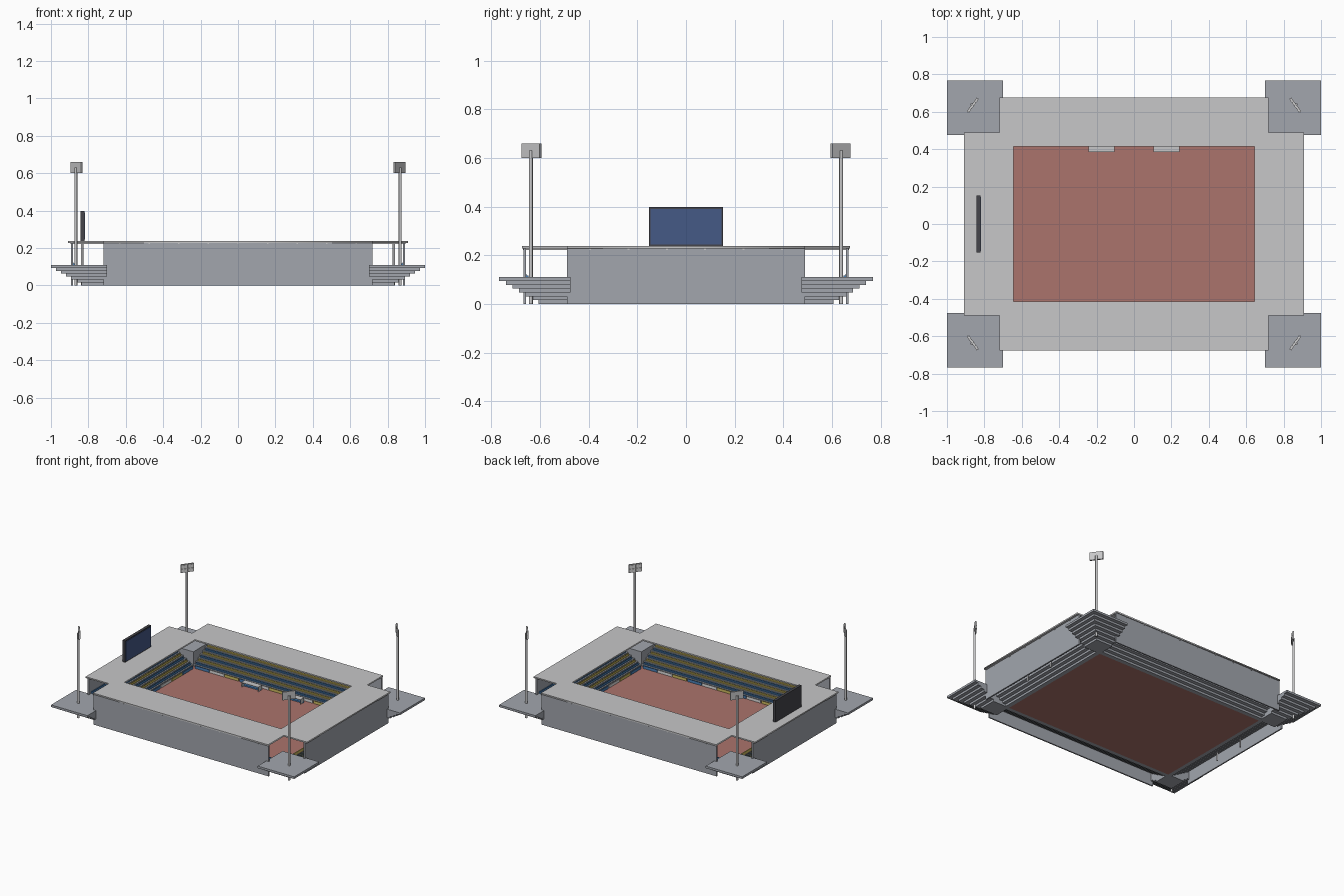
import bpy
import math
from mathutils import Matrix, Vector

if "Cube" in bpy.data.objects:
    bpy.data.objects.remove(bpy.data.objects["Cube"])


def material(name, rgb):
    m = bpy.data.materials.new(name)
    m.use_nodes = True
    m.diffuse_color = (*rgb, 1)
    m.node_tree.nodes["Principled BSDF"].inputs["Base Color"].default_value = (*rgb, 1)
    return m


CONCRETE = material("concrete grey", (0.36, 0.38, 0.42))
ROOF = material("roof light grey", (0.57, 0.57, 0.58))
CLAY = material("clay red", (0.41, 0.175, 0.15))
BLUE = material("seat blue", (0.07, 0.22, 0.48))
YELLOW = material("seat yellow", (0.62, 0.5, 0.12))
SCREEN = material("screen blue", (0.06, 0.1, 0.24))
FRAME = material("frame charcoal", (0.06, 0.06, 0.07))
WHITE = material("panel white", (0.75, 0.75, 0.75))


def mesh_object(name, verts, faces, mat):
    mesh = bpy.data.meshes.new(name)
    mesh.from_pydata(verts, [], faces)
    mesh.materials.append(mat)
    ob = bpy.data.objects.new(name, mesh)
    bpy.context.collection.objects.link(ob)
    return ob


def box(name, xs, ys, zs, mat, frame=None):
    """Box between coordinate pairs, optionally placed by a matrix."""
    xs, ys, zs = sorted(xs), sorted(ys), sorted(zs)
    verts = [Vector((x, y, z)) for x in xs for y in ys for z in zs]
    if frame is not None:
        verts = [frame @ v for v in verts]
    faces = [(0, 1, 3, 2), (4, 6, 7, 5), (0, 4, 5, 1),
             (2, 3, 7, 6), (0, 2, 6, 4), (1, 5, 7, 3)]
    return mesh_object(name, verts, faces, mat)


def post(name, x, y, z0, z1, radius, mat):
    bpy.ops.mesh.primitive_cylinder_add(vertices=12, radius=radius, depth=z1 - z0,
                                        location=(x, y, (z0 + z1) / 2))
    ob = bpy.context.object
    ob.name = name
    ob.data.materials.append(mat)
    bpy.ops.object.shade_smooth_by_angle()


PX, PY = 0.70, 0.475          # playing field half size
ROWS, RISE, TREAD = 7, 0.0157, 0.027
ROOF_Z, ROOF_TOP = 0.228, 0.238

# Playing field
box("playing_field", (-PX, PX), (-PY, PY), (0, 0.004), CLAY)


# Four stands, built facing -y and turned into place
def stand(name, near, half, wall_half, turn):
    frame = Matrix.Rotation(turn, 4, "Z")
    for i in range(ROWS):
        y = near + i * TREAD
        z = (i + 1) * RISE
        box(f"{name}_step", (-half, half), (y, y + TREAD + 0.004),
            (z - RISE, z), CONCRETE, frame)
        colour = YELLOW if i % 2 else BLUE
        box(f"{name}_seat_row", (-half + 0.01, half - 0.01),
            (y + 0.010, y + 0.021), (z, z + 0.007), colour, frame)
        box(f"{name}_seat_backs", (-half + 0.01, half - 0.01),
            (y + 0.018, y + 0.021), (z + 0.007, z + 0.014), colour, frame)
    # Outer wall
    wall = near + ROWS * TREAD
    box(f"{name}_outer_wall", (-wall_half, wall_half), (wall - 0.006, wall + 0.004),
        (0, ROOF_Z), CONCRETE, frame)
    # Roof beams whose ends show through the wall
    n = round(2 * wall_half / 0.158)
    for k in range(n):
        x = (k - (n - 1) / 2) * 0.158
        box(f"{name}_roof_beam", (x - 0.004, x + 0.004), (near - 0.04, wall + 0.007),
            (ROOF_Z - 0.007, ROOF_Z), ROOF, frame)
    # Advertising boards along the field edge
    count = round(2 * half / 0.13)
    step = 2 * (half - 0.03) / count
    for k in range(count):
        x = -half + 0.03 + k * step
        box(f"{name}_advert_board", (x, x + step - 0.006), (near - 0.024, near - 0.018),
            (0.004, 0.024), (BLUE, WHITE, YELLOW)[k % 3], frame)


stand("back_stand", PY, PX, 0.72, 0)
stand("front_stand", PY, PX, 0.72, math.pi)
stand("left_stand", PX, PY, 0.49, -math.pi / 2)
stand("right_stand", PX, PY, 0.49, math.pi / 2)

# Roof: a cross-shaped ring made from one outline and one rectangular opening
quarter = [(0.91, 0.49), (0.72, 0.49), (0.72, 0.675)]
outer, inner = [], []
for sx, sy in ((1, 1), (-1, 1), (-1, -1), (1, -1)):
    corner = [(sx * x, sy * y) for x, y in quarter]
    outer += corner if sx * sy > 0 else corner[::-1]
    inner.append((sx * 0.645, sy * 0.415))
roof_curve = bpy.data.curves.new("roof", "CURVE")
roof_curve.dimensions = "2D"
roof_curve.fill_mode = "BOTH"
roof_curve.extrude = (ROOF_TOP - ROOF_Z) / 2
for loop in (outer, inner):
    s = roof_curve.splines.new("POLY")
    s.points.add(len(loop) - 1)
    for p, (x, y) in zip(s.points, loop):
        p.co = (x, y, 0, 1)
    s.use_cyclic_u = True
roof_curve.materials.append(ROOF)
roof = bpy.data.objects.new("roof", roof_curve)
roof.location.z = (ROOF_Z + ROOF_TOP) / 2
bpy.context.collection.objects.link(roof)

# Corner terraces with floodlights
for sx in (-1, 1):
    for sy in (-1, 1):
        for i in range(ROWS):
            grow = (i - ROWS + 1) * TREAD
            box("corner_terrace", (sx * PX, sx * (1 + grow)),
                (sy * PY, sy * (0.768 + grow)), (i * RISE, (i + 1) * RISE), CONCRETE)
        mx, my = sx * 0.867, sy * 0.638
        post("floodlight_mast", mx, my, 0, 0.63, 0.008, ROOF)
        # Local +x points to the middle of the field
        frame = Matrix.Translation((mx, my, 0.63)) @ Matrix.Rotation(
            math.atan2(-my, -mx), 4, "Z")
        box("floodlight_panel", (-0.001, 0.01), (-0.046, 0.046), (-0.03, 0.03),
            ROOF, frame)
        for a in range(4):
            for b in range(2):
                y, z = -0.042 + a * 0.022, -0.025 + b * 0.027
                box("floodlight_lamp", (0.01, 0.013), (y, y + 0.018), (z, z + 0.023),
                    WHITE, frame)

# Scoreboard
box("scoreboard_case", (-0.843, -0.822), (-0.152, 0.152), (ROOF_TOP, 0.398), FRAME)
box("scoreboard_screen", (-0.822, -0.819), (-0.145, 0.145), (0.245, 0.391), SCREEN)

# Support posts below the roof ends
for sx in (-1, 1):
    for sy in (-1, 1):
        post("support_post", sx * 0.833, sy * 0.12, 0, ROOF_TOP, 0.006, ROOF)

# Team shelters: roof, back and two ends
for sx in (-1, 1):
    x0, x1 = sx * 0.105, sx * 0.243
    box("shelter_roof", (x0, x1), (0.385, 0.43), (0.036, 0.04), ROOF)
    box("shelter_back", (x0, x1), (0.426, 0.43), (0.004, 0.036), ROOF)
    box("shelter_bench", (x0, x1), (0.41, 0.426), (0.004, 0.014), BLUE)
    for x in (x0, x1 - sx * 0.004):
        box("shelter_end", (x, x + sx * 0.004), (0.39, 0.43), (0.004, 0.036), ROOF)
